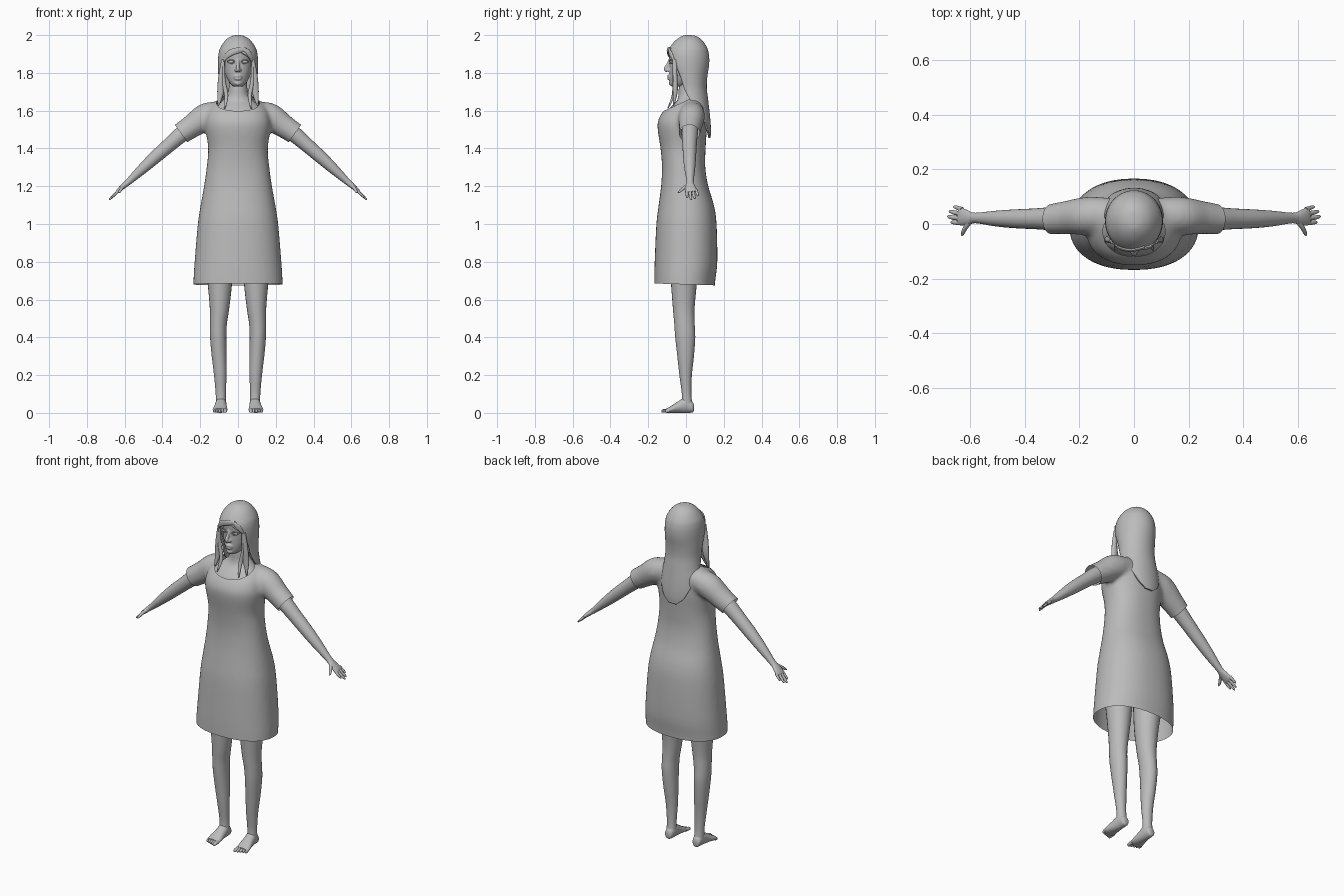
import bpy, bmesh, math
from mathutils import Vector

grey = bpy.data.materials.new("plain grey")
grey.diffuse_color = (0.5, 0.5, 0.5, 1)


def finish(name, bm):
    bmesh.ops.recalc_face_normals(bm, faces=bm.faces)
    mesh = bpy.data.meshes.new(name)
    bm.to_mesh(mesh)
    bm.free()
    mesh.materials.append(grey)
    ob = bpy.data.objects.new(name, mesh)
    bpy.context.collection.objects.link(ob)
    return ob


def spline(rows, steps):
    """Catmull-Rom interpolation through rows of numbers."""
    out = []
    for i in range(len(rows) - 1):
        p0, p1, p2, p3 = (rows[max(i - 1, 0)], rows[i], rows[i + 1],
                          rows[min(i + 2, len(rows) - 1)])
        for k in range(steps):
            t = k / steps
            out.append([0.5 * (2 * b + (c - a) * t + (2 * a - 5 * b + 4 * c - d) * t * t
                               + (3 * b - a - 3 * c + d) * t ** 3)
                        for a, b, c, d in zip(p0, p1, p2, p3)])
    return out + [list(rows[-1])]


def tube(bm, rows, side=(1, 0, 0), axis=None, n=24, steps=4, power=2.0):
    """Closed tube through rows (x, y, z, half width along side, half depth)."""
    rows = spline(rows, steps)
    pts = [Vector(r[:3]) for r in rows]
    rings = []
    for i, r in enumerate(rows):
        t = Vector(axis) if axis else pts[min(i + 1, len(pts) - 1)] - pts[max(i - 1, 0)]
        t.normalize()
        u = Vector(side)
        u = (u - t * u.dot(t)).normalized()
        v = t.cross(u)
        ring = []
        for k in range(n):
            a = 2 * math.pi * k / n
            c, s = math.cos(a), math.sin(a)
            c = math.copysign(abs(c) ** (2 / power), c)
            s = math.copysign(abs(s) ** (2 / power), s)
            ring.append(bm.verts.new(pts[i] + u * c * r[3] + v * s * r[4]))
        rings.append(ring)
    for a, b in zip(rings, rings[1:]):
        for k in range(n):
            bm.faces.new((a[k], a[(k + 1) % n], b[(k + 1) % n], b[k]))
    bm.faces.new(rings[0])
    bm.faces.new(rings[-1])


def stack(bm, rows, **kw):
    """Upright tube from rows (z, half width, front y, back y)."""
    tube(bm, [(0, (f + b) / 2, z, w, (b - f) / 2) for z, w, f, b in rows],
         axis=(0, 0, 1), **kw)


def ball(bm, centre, size):
    new = bmesh.ops.create_uvsphere(bm, u_segments=16, v_segments=10, radius=1)["verts"]
    for v in new:
        v.co = Vector([c + a * s for a, c, s in zip(v.co, centre, size)])


def fuse(ob, voxel, rounds):
    """Melt overlapping shapes into one smooth skin."""
    m = ob.modifiers.new("fuse", "REMESH")
    m.mode, m.voxel_size = "VOXEL", voxel
    m = ob.modifiers.new("soften", "SMOOTH")
    m.factor, m.iterations = 0.5, rounds
    dg = bpy.context.evaluated_depsgraph_get()
    mesh = bpy.data.meshes.new_from_object(ob.evaluated_get(dg))
    ob.modifiers.clear()
    ob.data = mesh
    mesh.materials.clear()
    mesh.materials.append(grey)


def mirrored(name, bm):
    ob = finish(name, bm)
    ob.modifiers.new("mirror", "MIRROR").use_clip = False
    return ob


# Dress: torso and sleeves fused, then opened at hem, cuffs and neckline
bm = bmesh.new()
stack(bm, [(.62, .237, -.168, .148), (.70, .236, -.168, .155), (.8, .23, -.166, .166),
           (1.0, .213, -.157, .162), (1.1, .198, -.145, .148), (1.2, .18, -.132, .118),
           (1.3, .166, -.127, .102), (1.4, .158, -.135, .104), (1.5, .172, -.15, .11),
           (1.55, .172, -.147, .11), (1.6, .158, -.118, .105), (1.64, .13, -.066, .094),
           (1.67, .085, -.025, .085), (1.69, .06, -.01, .078)], n=40, power=2.25)
for s in (1, -1):
    tube(bm, [(s * .07, .035, 1.595, .06, .055), (s * .165, .03, 1.57, .07, .072),
              (s * .24, .024, 1.52, .062, .063), (s * .30, .018, 1.48, .056, .058),
              (s * .36, .012, 1.437, .054, .057)], side=(0, 1, 0))
dress = finish("dress", bm)
fuse(dress, .011, 8)
bm = bmesh.new()
bm.from_mesh(dress.data)


def slice_off(point, normal, keep):
    faces = [f for f in bm.faces if keep(f.calc_center_median())]
    geom = set(faces) | {v for f in faces for v in f.verts} | {e for f in faces for e in f.edges}
    bmesh.ops.bisect_plane(bm, geom=list(geom), plane_co=point, plane_no=normal, clear_outer=True)


slice_off((0, 0, .68), (0, -.03, -1), lambda c: c.z < .8)
slice_off((0, -.115, 1.6), (0, -.08, .175), lambda c: c.z > 1.5 and abs(c.x) < .16)
for s in (1, -1):
    slice_off((s * .302, 0, 1.48), (s * .81, 0, -.585), lambda c: c.z > 1.3 and c.x * s > .2)
bm.to_mesh(dress.data)
bm.free()

# Body under the dress, with the neck
bm = bmesh.new()
stack(bm, [(.84, .12, -.06, .08), (.9, .17, -.1, .11), (1.0, .18, -.1, .12),
           (1.2, .14, -.09, .09), (1.4, .135, -.1, .085), (1.5, .15, -.12, .09),
           (1.58, .142, -.11, .085), (1.62, .118, -.08, .08), (1.65, .085, -.05, .075),
           (1.68, .058, -.04, .068), (1.72, .049, -.038, .06), (1.77, .047, -.03, .055)])
finish("body", bm)

# Head: skull, nose, lips and chin fused
bm = bmesh.new()
stack(bm, [(1.727, .022, -.074, -.02), (1.742, .04, -.086, .02), (1.775, .06, -.088, .06),
           (1.81, .071, -.088, .08), (1.86, .078, -.087, .09), (1.91, .08, -.089, .1),
           (1.95, .07, -.068, .09), (1.98, .035, -.03, .055)], n=32)
tube(bm, [(0, -.082, 1.875, .007, .008), (0, -.094, 1.845, .008, .01),
          (0, -.106, 1.822, .011, .012), (0, -.098, 1.808, .011, .009)])
for s in (1, -1):
    ball(bm, (s * .011, -.094, 1.814), (.009, .01, .008))
for z, w, y in ((1.783, .026, -.092), (1.769, .023, -.091)):
    tube(bm, [(-w, y + .014, 1.776, .003, .003), (-w / 2, y + .003, z, .007, .006),
              (0, y, z, .008, .007), (w / 2, y + .003, z, .007, .006),
              (w, y + .014, 1.776, .003, .003)], side=(0, 1, 0), n=12)
ball(bm, (0, -.078, 1.745), (.02, .014, .013))
fuse(finish("head", bm), .004, 3)

# Eyes with lids
bm = bmesh.new()
ball(bm, (.036, -.074, 1.858), (.017, .011, .009))
mirrored("eyes", bm)
bm = bmesh.new()
for dz, r in ((.009, .003), (-.008, .002)):
    tube(bm, [(.017, -.083, 1.857, r, r), (.028, -.086, 1.858 + dz, r, r),
              (.043, -.081, 1.859 + dz, r, r), (.056, -.065, 1.86, r, r)], (0, 1, 0), n=8)
mirrored("eyelids", bm)

# Hair: shell around the head, opening toward the front (last value in degrees)
shell = [(2.0, .008, .005, .022, 0), (1.996, .03, -.018, .05, 0), (1.982, .056, -.043, .075, 0),
         (1.96, .077, -.067, .096, 0), (1.93, .095, -.088, .113, 0),
         (1.905, .102, -.099, .12, 14), (1.88, .105, -.102, .123, 36),
         (1.84, .106, -.1, .122, 52), (1.78, .104, -.08, .113, 61), (1.72, .102, -.066, .11, 68),
         (1.66, .107, -.06, .117, 85), (1.6, .117, -.05, .124, 112), (1.54, .117, -.03, .13, 130),
         (1.49, .112, -.02, .132, 145), (1.455, .1, -.01, .13, 166)]
bm = bmesh.new()
rings, n = [], 40
for z, w, f, b, gap in spline(shell, 4):
    ring = []
    gap = max(gap, 0)
    for k in range(n + 1):
        a = math.radians(gap + (360 - 2 * gap) * k / n)
        ring.append(bm.verts.new((w * math.sin(a), (f + b) / 2 - (b - f) / 2 * math.cos(a), z)))
    rings.append(ring)
bm.faces.new(rings[0][:-1])
for a, b in zip(rings, rings[1:]):
    for k in range(n):
        bm.faces.new((a[k], a[k + 1], b[k + 1], b[k]))
bmesh.ops.remove_doubles(bm, verts=bm.verts, dist=.0002)
hair = finish("hair", bm)
m = hair.modifiers.new("thickness", "SOLIDIFY")
m.thickness, m.offset = .01, -1

# Loose locks beside the face and the fringe
bm = bmesh.new()
for s in (1, -1):
    tube(bm, [(s * .08, -.06, 1.87, .008, .012), (s * .088, -.058, 1.78, .016, .012),
              (s * .092, -.056, 1.70, .018, .012), (s * .104, -.066, 1.625, .003, .003)], n=12)
    tube(bm, [(s * .076, -.065, 1.86, .006, .008), (s * .076, -.062, 1.76, .01, .009),
              (s * .062, -.068, 1.68, .011, .008), (s * .07, -.096, 1.612, .003, .003)], n=12)
tube(bm, [(.04, -.085, 1.925, .012, .006), (-.01, -.096, 1.917, .016, .006),
          (-.055, -.086, 1.896, .016, .006), (-.083, -.058, 1.85, .004, .004)], (0, 0, 1), n=12)
tube(bm, [(.03, -.088, 1.925, .01, .006), (.058, -.083, 1.905, .014, .006),
          (.083, -.058, 1.855, .004, .004)], (0, 0, 1), n=12)
finish("hair_locks", bm)

# Arms with palms
bm = bmesh.new()
tube(bm, [(.2, .025, 1.55, .045, .045), (.29, .02, 1.482, .043, .043),
          (.36, .019, 1.422, .038, .038), (.44, .019, 1.352, .034, .034),
          (.51, .02, 1.288, .028, .027), (.58, .022, 1.223, .019, .017),
          (.607, .022, 1.2, .027, .014), (.632, .027, 1.177, .032, .011),
          (.642, .029, 1.168, .03, .007)], (0, 1, 0))
mirrored("arms", bm)

# Fingers and thumbs
bm = bmesh.new()
for y0, y1, x1 in ((.053, .062, .66), (.037, .046, .676), (.02, .027, .682), (.004, .006, .67)):
    tube(bm, [(.628, y0, 1.18, .009, .008), (x1 - .02, (y0 + y1) / 2, 1.192 - .9 * (x1 - .632), .008, .007),
              (x1 - .005, y1, 1.178 - .9 * (x1 - .632), .006, .005),
              (x1, y1, 1.173 - .9 * (x1 - .632), .002, .002)], (0, 1, 0), n=10)
tube(bm, [(.6, .01, 1.205, .011, .011), (.615, -.012, 1.19, .009, .009),
          (.626, -.034, 1.172, .007, .006), (.629, -.043, 1.165, .002, .002)], (1, 0, 0), n=10)
mirrored("fingers", bm)

# Legs
bm = bmesh.new()
tube(bm, [(.1, -.005, .95, .082, .085), (.1, -.008, .8, .074, .078), (.096, -.011, .68, .064, .068),
          (.098, -.012, .55, .051, .057), (.104, -.008, .47, .045, .054),
          (.105, -.004, .4, .043, .053), (.1, -.002, .3, .039, .044), (.094, -.002, .2, .033, .033),
          (.091, .003, .1, .027, .025), (.09, .005, .04, .028, .03)], axis=(0, 0, -1))
mirrored("legs", bm)

# Feet and toes
bm = bmesh.new()
tube(bm, [(.09, .042, .026, .012, .014), (.09, .034, .03, .023, .028), (.09, 0, .042, .029, .042),
          (.092, -.04, .031, .033, .031), (.095, -.08, .018, .039, .018),
          (.096, -.102, .012, .036, .012)], axis=(0, -1, 0))
for i in range(5):
    x, r, y = .068 + .0145 * i, (.011, .008, .008, .007, .007)[i], -.13 + .005 * i
    tube(bm, [(x, -.09, .013, r, .011), (x, y + .014, .011, r, .01), (x, y + .003, .009, r * .8, .008),
              (x, y, .008, r * .3, .003)], axis=(0, -1, 0), n=10)
mirrored("feet", bm)

# Smooth shading with crisp edges
bpy.ops.object.select_all(action="SELECT")
bpy.context.view_layer.objects.active = dress
bpy.ops.object.shade_smooth_by_angle(angle=math.radians(50))
